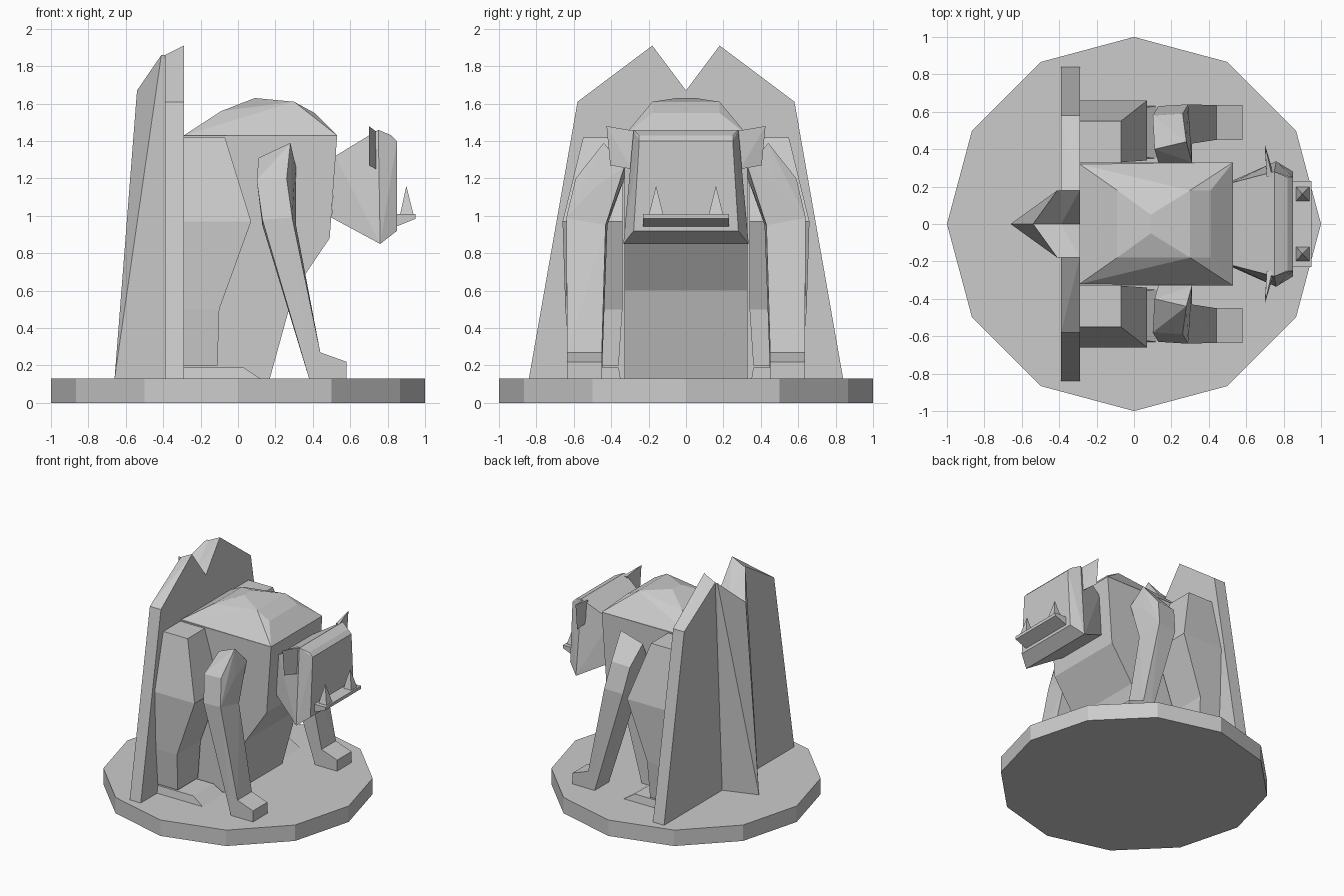
import bpy
import bmesh
import math

cube = bpy.data.objects.get("Cube")
if cube:
    bpy.data.objects.remove(cube, do_unlink=True)

# One plain stone colour
stone = bpy.data.materials.new("grey_stone")
stone.use_nodes = True
GREY = (0.6, 0.6, 0.6, 1)
stone.diffuse_color = GREY
stone.node_tree.nodes["Principled BSDF"].inputs["Base Color"].default_value = GREY


def finish(name, bm):
    bmesh.ops.recalc_face_normals(bm, faces=bm.faces)
    mesh = bpy.data.meshes.new(name)
    bm.to_mesh(mesh)
    bm.free()
    mesh.materials.append(stone)
    obj = bpy.data.objects.new(name, mesh)
    bpy.context.collection.objects.link(obj)
    return obj


def add_hull(bm, points):
    verts = [bm.verts.new(p) for p in points]
    res = bmesh.ops.convex_hull(bm, input=verts)
    spare = {v for v in res["geom_interior"] if isinstance(v, bmesh.types.BMVert)}
    bmesh.ops.delete(bm, geom=list(spare), context="VERTS")


def block(name, *hulls, pair=False):
    """Faceted solids from corner points; pair repeats them on the other flank."""
    bm = bmesh.new()
    for pts in hulls:
        add_hull(bm, pts)
        if pair:
            add_hull(bm, [(x, -y, z) for x, y, z in pts])
    bmesh.ops.dissolve_limit(bm, angle_limit=math.radians(1),
                             verts=bm.verts, edges=bm.edges)
    return finish(name, bm)


def wide(pts):
    """Mirror (x, half width, z) points across the y = 0 plane."""
    return [(x, s * y, z) for x, y, z in pts for s in (-1, 1)]


def slab(profile, y0, y1):
    return [(x, y, z) for x, z in profile for y in (y0, y1)]


def ring(x0, x1, y0, y1, z):
    return [(x, y, z) for x in (x0, x1) for y in (y0, y1)]


# Twelve-sided base
bm = bmesh.new()
bmesh.ops.create_cone(bm, cap_ends=True, segments=12, radius1=1, radius2=1, depth=0.13)
bmesh.ops.translate(bm, verts=bm.verts, vec=(0, 0, 0.065))
finish("round_base", bm)

# Twin-peaked wall behind the beast, with a ridge down its back
outline = [(0, 0.13), (0.84, 0.13), (0.58, 1.61), (0, 1.67)]
wall = [(x, y, z) for y, z in outline for x in (-0.39, -0.29)]
wall += [(-0.29, 0.18, 1.91), (-0.39, 0.18, 1.86)]
block("wall", wall, pair=True)
block("wall_ridge", [(-0.38, 0, 0.13), (-0.39, 0.09, 0.13), (-0.66, 0, 0.13),
                     (-0.54, 0, 1.67), (-0.38, 0, 1.67),
                     (-0.41, 0.18, 1.86), (-0.38, 0.18, 1.86)], pair=True)

# Torso and domed back
chest = [(-0.3, 0.13), (0.17, 0.13), (0.3, 0.6), (0.49, 0.88), (0.53, 1.43), (-0.3, 1.43)]
lower = chest[:3] + [(-0.3, 0.6)]
block("torso", slab(lower, -0.33, 0.33), slab([(-0.3, 0.6)] + chest[2:], -0.33, 0.33))
block("humped_back", wide([(-0.29, 0.32, 1.43), (0.53, 0.33, 1.43), (-0.09, 0.18, 1.56),
                           (0.3, 0.18, 1.61), (0.41, 0.18, 1.55), (0.09, 0.05, 1.63)]))

# Head with thin ears, jaw ledge and tusks
block("head", wide([(0.5, 0.22, 0.99), (0.52, 0.22, 1.32), (0.75, 0.28, 1.46),
                    (0.76, 0.335, 0.85), (0.82, 0.25, 1.43), (0.85, 0.25, 1.4),
                    (0.85, 0.28, 0.92)]))
block("ears", [(0.7, 0.425, 1.48), (0.7, 0.405, 1.27), (0.74, 0.25, 1.45),
               (0.74, 0.29, 1.25), (0.71, 0.25, 1.45), (0.71, 0.29, 1.27)], pair=True)
block("jaw_ledge", slab([(0.84, 0.94), (0.84, 1.01), (0.95, 1.01), (0.95, 0.985)], -0.23, 0.23))
block("tusks", ring(0.865, 0.94, 0.12, 0.2, 1.0) + [(0.9, 0.16, 1.16)], pair=True)

# Hind legs: thigh, shin, ankle and foot
hip = ring(-0.3, -0.07, 0.33, 0.55, 1.42)
knee = ring(-0.3, 0.07, 0.34, 0.66, 0.97)
shin = ring(-0.3, -0.1, 0.34, 0.645, 0.5)
ankle = ring(-0.3, -0.11, 0.36, 0.62, 0.2)
foot = ring(-0.3, 0.03, 0.36, 0.62, 0.19) + ring(-0.3, 0.12, 0.35, 0.63, 0.13)
block("hind_legs", hip + knee, knee + shin, shin + ankle, foot, pair=True)

# Forelegs: bent shoulder, long slanted shank and paw
elbow = [(0.13, 0.63, 0.98), (0.29, 0.64, 0.99), (0.13, 0.42, 0.95), (0.31, 0.43, 0.95)]
shoulder = [(0.13, 0.33, 1.2), (0.31, 0.33, 1.26), (0.11, 0.4, 1.31), (0.28, 0.44, 1.39),
            (0.1, 0.58, 1.19), (0.26, 0.59, 1.2), (0.3, 0.48, 1.16)]
wrist = slab([(0.38, 0.13), (0.44, 0.27)], 0.45, 0.635)
paw = slab([(0.38, 0.13), (0.44, 0.27), (0.58, 0.22), (0.58, 0.13)], 0.45, 0.635)
block("forelegs", shoulder + elbow, elbow + wrist, paw, pair=True)
